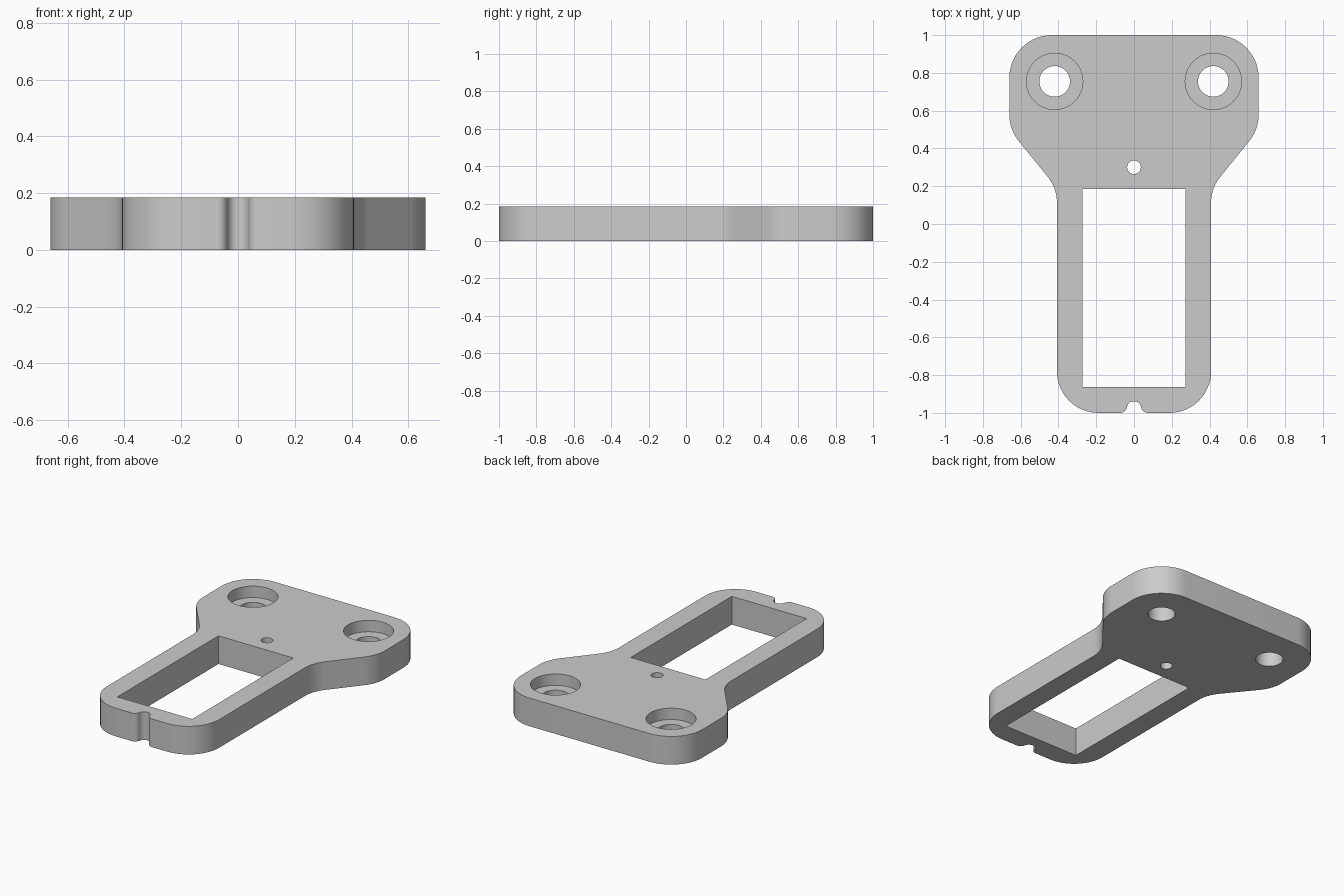
import bpy, bmesh, math
from mathutils import Vector

cube = bpy.data.objects.get("Cube")
if cube:
    bpy.data.objects.remove(cube, do_unlink=True)

THICK = 0.185
BORE_DEPTH = 0.075

grey = bpy.data.materials.new("plain_grey")
grey.use_nodes = True
colour = (0.6, 0.6, 0.6, 1)
grey.diffuse_color = colour
grey.node_tree.nodes["Principled BSDF"].inputs["Base Color"].default_value = colour


def fillet(corners, steps=14):
    """Round each (x, y, radius) corner of a closed outline."""
    out = []
    for i, (x, y, r) in enumerate(corners):
        p = Vector((x, y))
        a = (Vector(corners[i - 1][:2]) - p).normalized()
        b = (Vector(corners[(i + 1) % len(corners)][:2]) - p).normalized()
        half = a.angle(b) / 2
        centre = p + (a + b).normalized() * (r / math.sin(half))
        start = p + a * (r / math.tan(half)) - centre
        end = p + b * (r / math.tan(half)) - centre
        sweep = start.angle(end)
        for k in range(steps + 1):
            t = k / steps
            v = start * math.sin((1 - t) * sweep) + end * math.sin(t * sweep)
            out.append(centre + v / math.sin(sweep))
    return out


def circle(x, y, r, n=64):
    return [(x + r * math.cos(math.tau * k / n), y + r * math.sin(math.tau * k / n))
            for k in range(n)]


def prism(name, outline, z0, z1):
    bm = bmesh.new()
    face = bm.faces.new([bm.verts.new((p[0], p[1], z0)) for p in outline])
    top = bmesh.ops.extrude_face_region(bm, geom=[face])["geom"]
    bmesh.ops.translate(bm, vec=(0, 0, z1 - z0),
                        verts=[g for g in top if isinstance(g, bmesh.types.BMVert)])
    bmesh.ops.recalc_face_normals(bm, faces=bm.faces)
    mesh = bpy.data.meshes.new(name)
    bm.to_mesh(mesh)
    bm.free()
    obj = bpy.data.objects.new(name, mesh)
    bpy.context.collection.objects.link(obj)
    mesh.materials.append(grey)
    return obj


# Plate outline: one half from back to front, ending in the front notch
half = [(0.66, 1.0, 0.225), (0.66, 0.5, 0.225), (0.408, 0.19, 0.22),
        (0.408, -1.0, 0.22), (0.045, -1.0, 0.035), (0.03, -0.939, 0.035)]
outline = fillet(half + [(-x, y, r) for x, y, r in reversed(half)])
plate = prism("mounting_plate", outline, 0, THICK)

# Window, pin hole and the two counterbored screw holes
w, front, back = 0.272, -0.864, 0.186
cutters = [prism("window_cutter", [(-w, front), (w, front), (w, back), (-w, back)], -0.1, 0.3),
           prism("pin_hole_cutter", circle(0, 0.3, 0.036, 40), -0.1, 0.3)]
for side, x in (("left", 0.42), ("right", -0.42)):
    cutters.append(prism(side + "_screw_hole_cutter", circle(x, 0.755, 0.081), -0.1, 0.3))
    cutters.append(prism(side + "_counterbore_cutter", circle(x, 0.755, 0.149),
                         THICK - BORE_DEPTH, 0.3))

bpy.context.view_layer.objects.active = plate
for cutter in cutters:
    cutter.hide_render = True
    mod = plate.modifiers.new(cutter.name, "BOOLEAN")
    mod.operation = "DIFFERENCE"
    mod.solver = "EXACT"
    mod.object = cutter
    bpy.ops.object.modifier_apply(modifier=mod.name)
    bpy.data.objects.remove(cutter, do_unlink=True)

# Smooth rounded walls, crisp rims
bpy.ops.object.select_all(action="DESELECT")
plate.select_set(True)
bpy.ops.object.shade_smooth_by_angle(angle=math.radians(30))
